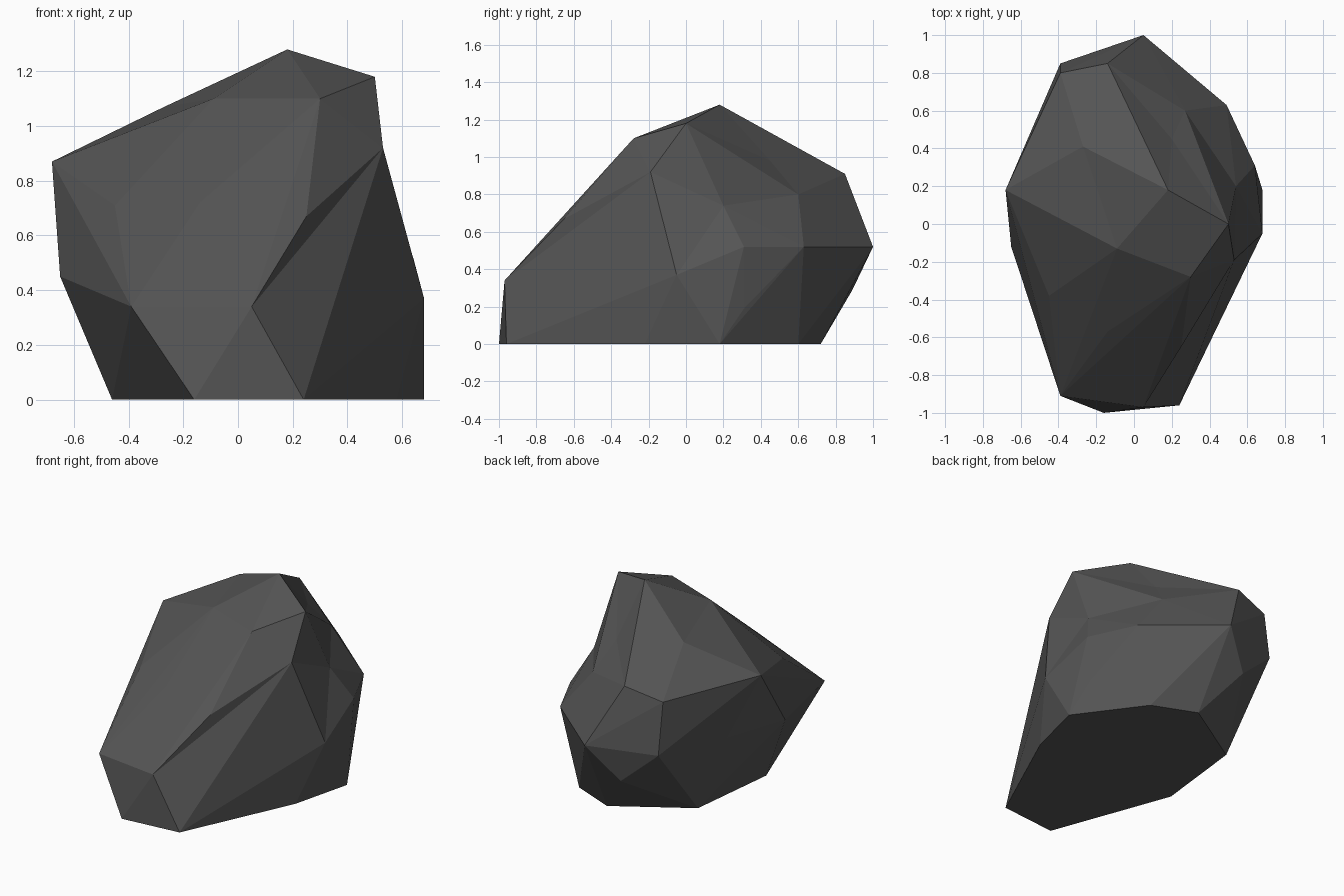
import bpy
import bmesh
from mathutils import Vector

default_cube = bpy.data.objects.get("Cube")
if default_cube:
    bpy.data.objects.remove(default_cube, do_unlink=True)


def make_material(name, colour):
    material = bpy.data.materials.new(name)
    material.use_nodes = True
    material.diffuse_color = colour
    shader = material.node_tree.nodes["Principled BSDF"]
    shader.inputs["Base Color"].default_value = colour
    shader.inputs["Roughness"].default_value = 1
    return material


# Flat footprint of the boulder, as (x, y) on the ground
footprint = [(-.16, -1), (.24, -.96), (.58, -.22), (.68, .18),
             (.37, .6), (.08, .72), (-.39, .43), (-.46, -.19)]

# Undercut corners just above the ground
undercut = [(.63, .31, .19), (.25, .74, .19), (-.14, .89, .29), (-.31, .63, .22)]

# Corners around the waist
waist = [(-.39, -.91, .34), (.05, -.97, .34), (.49, -.37, .34), (.68, -.05, .37),
         (.64, .31, .52), (.49, .63, .52), (.05, 1, .52), (-.39, .85, .51),
         (-.56, .37, .49), (-.65, -.12, .45)]

# Corners of the shoulders and sloping front
shoulder = [(-.45, -.38, .71), (-.14, -.57, .72), (.25, -.65, .67),
            (.44, .44, .83), (-.14, .85, .91), (-.39, .8, .85), (-.68, .18, .87)]

# Corners of the crown
crown = [(-.09, -.13, 1.1), (.3, -.28, 1.1), (.5, 0, 1.18), (.18, .18, 1.28)]

# Corners that sit in shallow hollows of the surface
hollows = [(-.27, .41, 1.07), (.2, .45, .98), (.27, .6, .8),
           (.53, -.19, .92), (.54, .2, .74)]


def build_boulder(name, outer, hollow, material):
    """Skin the corners with a hull, then press the hollow corners back in."""
    bm = bmesh.new()
    centre = Vector((0, 0, .5))
    for point in outer:
        bm.verts.new(point)
    pressed = {}
    for point in hollow:
        target = Vector(point)
        raised = centre + (target - centre) * 1.16
        pressed[bm.verts.new(raised)] = target
    bmesh.ops.convex_hull(bm, input=list(bm.verts), use_existing_faces=False)
    for vert, target in pressed.items():
        if vert.is_valid:
            vert.co = target
    loose = [vert for vert in bm.verts if not vert.link_faces]
    bmesh.ops.delete(bm, geom=loose, context="VERTS")
    bmesh.ops.recalc_face_normals(bm, faces=list(bm.faces))
    for face in bm.faces:
        face.smooth = False
    mesh = bpy.data.meshes.new(name)
    bm.to_mesh(mesh)
    bm.free()
    mesh.materials.append(material)
    boulder = bpy.data.objects.new(name, mesh)
    bpy.context.collection.objects.link(boulder)
    return boulder


stone = make_material("dark grey stone", (.09, .09, .09, 1))
base = [(x, y, 0) for x, y in footprint]
build_boulder("boulder", base + undercut + waist + shoulder + crown, hollows, stone)
